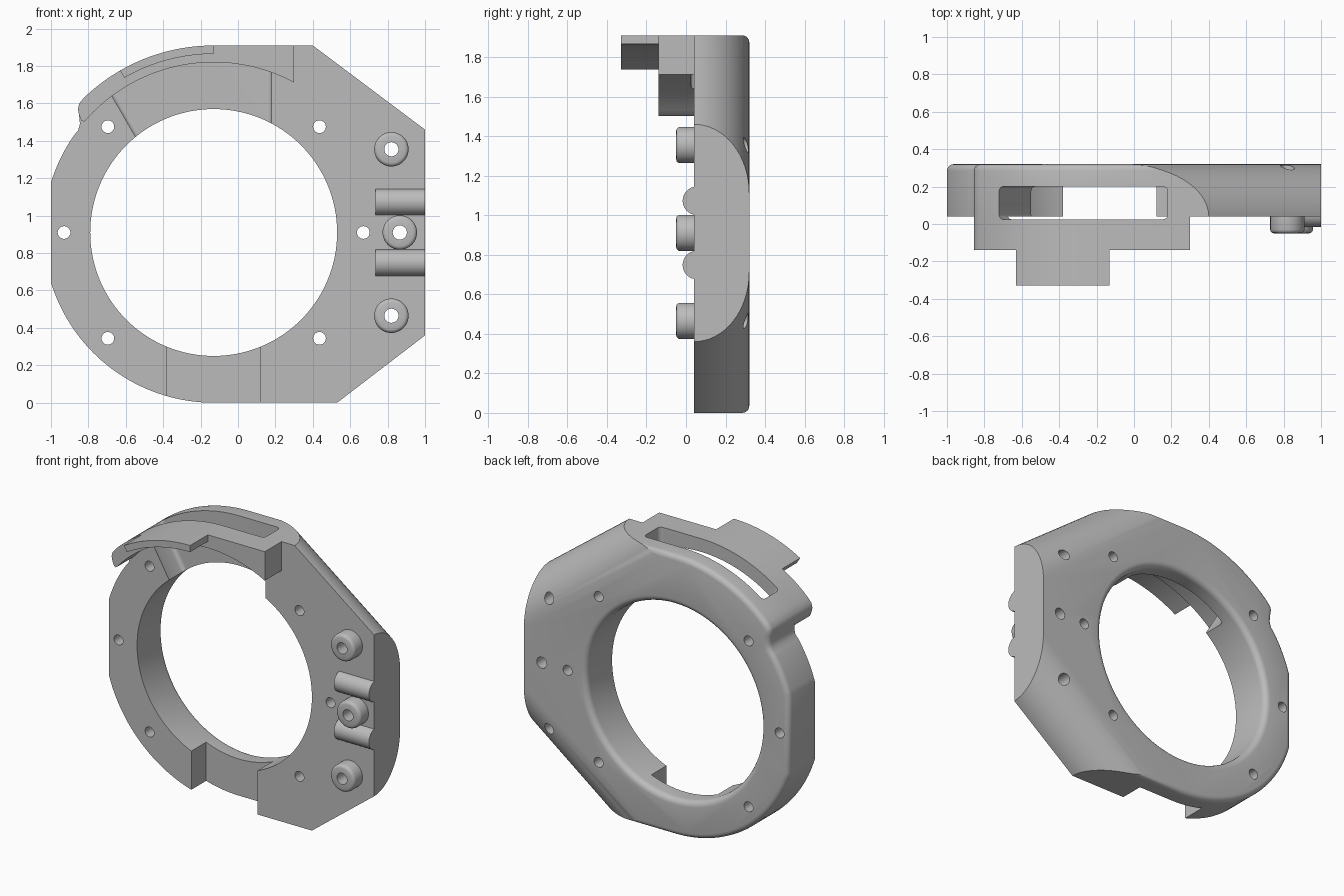
import bpy, bmesh, math
from mathutils import Vector, Matrix

if "Cube" in bpy.data.objects:
    bpy.data.objects.remove(bpy.data.objects["Cube"], do_unlink=True)

CX, CZ = -0.13, 0.91            # centre of the ring
FRONT, BACK = 0.04, 0.32        # body faces in y

grey = bpy.data.materials.new("plain grey")
grey.use_nodes = True
grey.diffuse_color = (0.5, 0.5, 0.5, 1)
grey.node_tree.nodes["Principled BSDF"].inputs["Base Color"].default_value = (0.5, 0.5, 0.5, 1)


def arc(r, a0, a1, n):
    """Points on a circle about the ring centre, angles in degrees."""
    angles = [math.radians(a0 + (a1 - a0) * i / n) for i in range(n + 1)]
    return [(CX + r * math.cos(a), CZ + r * math.sin(a)) for a in angles]


def finish(name, bm):
    bmesh.ops.recalc_face_normals(bm, faces=bm.faces)
    mesh = bpy.data.meshes.new(name)
    bm.to_mesh(mesh)
    bm.free()
    mesh.materials.append(grey)
    ob = bpy.data.objects.new(name, mesh)
    bpy.context.collection.objects.link(ob)
    return ob


def sweep(points, offset):
    """Solid made by pushing a closed outline along an offset."""
    bm = bmesh.new()
    face = bm.faces.new([bm.verts.new(p) for p in points])
    new = bmesh.ops.extrude_face_region(bm, geom=[face])["geom"]
    bmesh.ops.translate(bm, vec=offset, verts=[g for g in new if isinstance(g, bmesh.types.BMVert)])
    return bm


def prism(points, y0, y1):
    return sweep([(x, y0, z) for x, z in points], Vector((0, y1 - y0, 0)))


def lathe(name, profile, x, z, steps):
    """Closed solid from (radius, y) points turned about a y axis."""
    bm = bmesh.new()
    rings = []
    for r, y in profile:
        rings.append([bm.verts.new((x + r * math.cos(2 * math.pi * i / steps), y,
                                    z + r * math.sin(2 * math.pi * i / steps))) for i in range(steps)])
    for a, b in zip(rings, rings[1:]):
        for i in range(steps):
            j = (i + 1) % steps
            bm.faces.new((a[i], a[j], b[j], b[i]))
    bm.faces.new(rings[0])
    bm.faces.new(rings[-1])
    return finish(name, bm)


def cut(ob, cutter, keep=False):
    mod = ob.modifiers.new("cut", "BOOLEAN")
    mod.operation, mod.solver, mod.object = "DIFFERENCE", "EXACT", cutter
    bpy.context.view_layer.objects.active = ob
    bpy.ops.object.modifier_apply(modifier=mod.name)
    if not keep:
        bpy.data.objects.remove(cutter, do_unlink=True)


# Body: round on one side, clipped corners on the other
outline = (arc(1.0, 90, 134, 22)
           + [(-0.849, 1.6), (-0.856, 1.57), (-0.85, 1.54), (-0.845, 1.49), (-0.855, 1.455)]
           + arc(0.91, 145, 162.95, 9) + arc(0.91, 197.05, 270, 34)
           + [(0.53, 0), (1, 0.36), (1, 1.46), (0.4, 1.91)])
bm = prism(outline, FRONT, BACK)
rim = [e for e in bm.edges if all(v.co.y > BACK - 1e-4 for v in e.verts)
       and not all(v.co.x > 0.999 for v in e.verts)]
bmesh.ops.bevel(bm, geom=rim, offset=0.035, segments=4, profile=0.5, affect="EDGES")
body = finish("ring_body", bm)

# Large rounding along the clipped corners
R = BACK - FRONT
for p, q in (((0.4, 1.91), (1, 1.46)), ((0.53, 0), (1, 0.36))):
    p, q = Vector((p[0], 0, p[1])), Vector((q[0], 0, q[1]))
    t = (q - p).normalized()
    n = Vector((abs(t.z), 0, math.copysign(t.x, p.z - CZ)))
    prof = [(-R + R * math.cos(a), FRONT + R * math.sin(a))
            for a in [math.pi / 2 * i / 16 for i in range(17)]]
    prof += [(-R, 0.45), (0.12, 0.45), (0.12, FRONT)]
    start = p - t * 0.6
    cut(body, finish("corner_cutter", sweep([start + n * d + Vector((0, y, 0)) for d, y in prof],
                                            q - p + t * 1.2)))

# Main opening, flared softly at the back
flare = [(0.70 - 0.04 * math.cos(a), 0.28 + 0.04 * math.sin(a))
         for a in [math.pi / 2 * i / 5 for i in range(6)]]
cut(body, lathe("opening_cutter", [(0.66, -0.3)] + flare + [(0.70, 0.45)], CX, CZ, 128))

# Bottom notch
notch = [(-0.38, -0.2), (0.12, -0.2), (0.12, 0.5), (-0.38, 0.5)]
cut(body, finish("notch_cutter", prism(notch, -0.1, 0.2)))

# Hood along the top, standing out to the front
hood_outline = ([(0.3, 1.91)] + arc(1.0, 90, 134, 22)
                + [(-0.849, 1.6), (-0.856, 1.57), (-0.85, 1.54), (-0.838, 1.51), (-0.825, 1.502)]
                + arc(0.91, 139, 61.8, 38))
hood = finish("hood", prism(hood_outline, -0.14, FRONT))

# Slot through the hood and recess behind it
slot = [(0.18, 1.2), (0.18, 2.2), (-1.0, 2.2), (-0.45, 1.247)]
bm = prism(slot, 0.025, 0.2)
bmesh.ops.bevel(bm, geom=[e for e in bm.edges if abs(e.verts[0].co.y - e.verts[1].co.y) < 1e-5],
                offset=0.025, segments=4, profile=0.5, affect="EDGES")
slot_cutter = finish("slot_cutter", bm)
cut(hood, slot_cutter, keep=True)
cut(body, slot_cutter, keep=True)
bpy.data.objects.remove(slot_cutter, do_unlink=True)
# Open the recess to the front beneath the hood
recess = [(0.18, 1.2), (0.18, 1.766)] + arc(0.91, 70.1, 126.5, 28) + [(-0.45, 1.247)]
cut(body, finish("recess_cutter", prism(recess, -0.05, 0.15)))

# Thin tab in front of the hood
tab = finish("hood_tab", prism(arc(1.0, 90, 120, 15) + arc(0.955, 120, 90, 15), -0.33, -0.14))

# Bosses with rounded rims
boss_spots = [(0.82, 1.355), (0.865, 0.91), (0.82, 0.465)]
bosses = []
for name, (x, z) in zip(("upper_boss", "middle_boss", "lower_boss"), boss_spots):
    prof = [(0.072, -0.05), (0.082, -0.047), (0.089, -0.04), (0.092, -0.03), (0.092, FRONT)]
    boss = lathe(name, prof, x, z, 48)
    cut(boss, lathe("bore_cutter", [(0.038, -0.2), (0.038, 0.5)], x, z, 24))
    bosses.append(boss)

# Screw holes through the body
holes = [(CX + 0.8 * math.cos(a), CZ + 0.8 * math.sin(a), 0.034)
         for a in map(math.radians, (0, 45, 135, 180, 225, 315))]
holes += [(x, z, 0.038) for x, z in boss_spots]
for x, z, r in holes:
    cut(body, lathe("hole_cutter", [(r, -0.2), (r, 0.5)], x, z, 24))

# Half-round ribs between the bosses
ribs = []
for name, z in (("upper_rib", 1.073), ("lower_rib", 0.748)):
    pts = [(0.735, 0.055 - 0.072 * math.sin(a), z + 0.072 * math.cos(a))
           for a in [math.pi * i / 20 for i in range(21)]]
    ribs.append(finish(name, sweep(pts, Vector((0.265, 0, 0)))))

# Smooth shading with crisp edges
bpy.ops.object.select_all(action="DESELECT")
for ob in [body, hood, tab] + bosses + ribs:
    ob.select_set(True)
bpy.context.view_layer.objects.active = body
bpy.ops.object.shade_smooth_by_angle(angle=math.radians(30))
